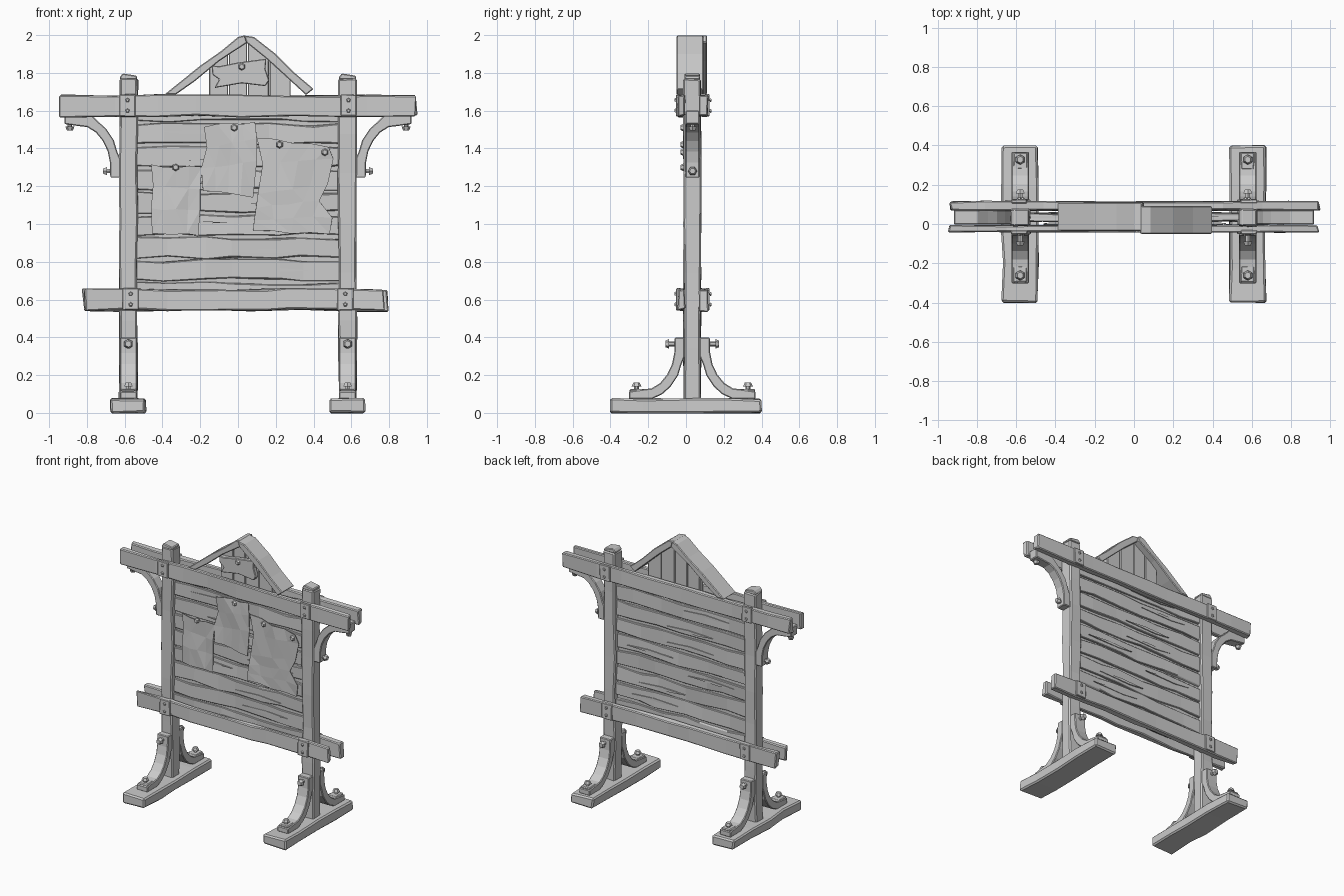
import bpy, bmesh, math, random
from mathutils import Vector, Matrix

if "Cube" in bpy.data.objects:
    bpy.data.objects.remove(bpy.data.objects["Cube"])

random.seed(7)


def finish(name, bm, bevel=0.0):
    bmesh.ops.recalc_face_normals(bm, faces=bm.faces)
    me = bpy.data.meshes.new(name)
    bm.to_mesh(me)
    bm.free()
    ob = bpy.data.objects.new(name, me)
    bpy.context.collection.objects.link(ob)
    if bevel:
        m = ob.modifiers.new("chamfer", 'BEVEL')
        m.width, m.segments, m.limit_method = bevel, 1, 'ANGLE'
        m.angle_limit = math.radians(40)
    return ob


def board(name, lo, hi, axis, segs=5, jit=0.005, bevel=0.006, end_jit=None):
    """Hand-hewn board: rings of four jittered corners along one axis."""
    bm = bmesh.new()
    a, b = [i for i in range(3) if i != axis]
    end_jit = jit if end_jit is None else end_jit
    rings = []
    for i in range(segs + 1):
        t = i / segs
        if 0 < i < segs:
            t += random.uniform(-0.25, 0.25) / segs
        ring = []
        for p, q in ((lo[a], lo[b]), (hi[a], lo[b]), (hi[a], hi[b]), (lo[a], hi[b])):
            co = [0, 0, 0]
            co[axis] = lo[axis] + (hi[axis] - lo[axis]) * t
            if i in (0, segs):
                co[axis] += random.uniform(-end_jit, end_jit)
            thin_a = min(1, (hi[a] - lo[a]) / 0.08)
            thin_b = min(1, (hi[b] - lo[b]) / 0.08)
            co[a] = p + random.uniform(-jit, jit) * thin_a
            co[b] = q + random.uniform(-jit, jit) * thin_b
            ring.append(bm.verts.new(co))
        rings.append(ring)
    for r, s in zip(rings, rings[1:]):
        for k in range(4):
            bm.faces.new((r[k], r[(k + 1) % 4], s[(k + 1) % 4], s[k]))
    bm.faces.new(rings[0])
    bm.faces.new(rings[-1])
    return finish(name, bm, bevel)


def prism(name, pts, d0, d1, place, bevel=0.005):
    """Extrude a 2D outline from d0 to d1; place(u, v, d) gives the 3D point."""
    bm = bmesh.new()
    A = [bm.verts.new(place(u, v, d0)) for u, v in pts]
    B = [bm.verts.new(place(u, v, d1)) for u, v in pts]
    bm.faces.new(A)
    bm.faces.new(B)
    n = len(pts)
    for i in range(n):
        bm.faces.new((A[i], A[(i + 1) % n], B[(i + 1) % n], B[i]))
    return finish(name, bm, bevel)


def bolt(name, loc, d, r=0.026, shaft=0.03, head=0.02, sides=6):
    """Shaft with a tapered faceted head."""
    bm = bmesh.new()
    bmesh.ops.create_cone(bm, cap_ends=True, segments=sides, radius1=r * 0.5, radius2=r * 0.5,
                          depth=shaft + 0.01, matrix=Matrix.Translation((0, 0, shaft / 2 - 0.005)))
    bmesh.ops.create_cone(bm, cap_ends=True, segments=sides, radius1=r, radius2=r * 0.65,
                          depth=head, matrix=Matrix.Translation((0, 0, shaft + head / 2)))
    rot = Vector((0, 0, 1)).rotation_difference(Vector(d)).to_matrix().to_4x4()
    bm.transform(Matrix.Translation(loc) @ rot)
    return finish(name, bm)


# Curved brace outline: u runs away from the post, v away from the beam or foot
BRACE = [(-0.005, 0.32), (0.048, 0.32), (0.05, 0.24), (0.062, 0.18), (0.088, 0.125), (0.125, 0.08),
         (0.17, 0.052), (0.22, 0.046), (0.29, 0.036), (0.29, -0.005), (0.17, -0.005),
         (0.115, 0.02), (0.07, 0.06), (0.03, 0.12), (0.012, 0.18), (-0.005, 0.22)]

for s, side in ((-1, "left"), (1, "right")):
    px = 0.58 * s
    # Post with chamfered top, and foot
    board(side + "_post", (px - 0.048, -0.012, 0.05), (px + 0.048, 0.078, 1.77), 2, 7, 0.005, 0.008)
    prism(side + "_post_cap", [(-0.047, 1.765), (0.047, 1.765), (0.044, 1.785), (-0.03, 1.797), (-0.044, 1.78)],
          -0.008, 0.074, lambda u, v, d: (px + u, d, v))
    board(side + "_foot", (px - 0.092, -0.4, 0), (px + 0.092, 0.4, 0.075), 1, 4, 0.006, 0.01, 0.003)
    # Floor braces in front of and behind the post
    for t, face, w in ((-1, -0.012, "front"), (1, 0.078, "back")):
        prism(f"{side}_{w}_floor_brace", BRACE, px - 0.045, px + 0.045,
              lambda u, v, d: (d, face + t * u, 0.078 + v))
        board(f"{side}_{w}_foot_pad", (px - 0.036, min(face + t * .2, face + t * .285), 0.11),
              (px + 0.036, max(face + t * .2, face + t * .285), 0.127), 1, 1, 0.003)
        bolt(f"{side}_{w}_brace_bolt", (px, face + t * 0.047, 0.365), (0, t, 0))
        bolt(f"{side}_{w}_foot_bolt", (px, face + t * 0.25, 0.118), (0, 0, 1), shaft=0.022)
    # Bracket under the top beam
    ub = [(u, v if v > 0 else -0.035) for u, v in BRACE]
    prism(side + "_beam_bracket", ub, -0.002, 0.072, lambda u, v, d: (s * (0.628 + u), d, 1.565 - v))
    bolt(side + "_bracket_side_bolt", (s * 0.676, 0.035, 1.28), (s, 0, 0), r=0.024, shaft=0.018)
    bolt(side + "_bracket_under_bolt", (s * 0.89, 0.035, 1.527), (0, 0, -1), r=0.024, shaft=0.012)
    # Joint plates and nails where the beams cross the posts
    for zc, lvl, off in ((1.628, "top", 0.005), (0.602, "bottom", -0.012)):
        for t, y, w in ((-1, -0.042, "front"), (1, 0.115, "back")):
            x = px + s * off
            board(f"{side}_{lvl}_{w}_plate", (x - 0.042, y - 0.01, zc - 0.058), (x + 0.042, y + 0.01, zc + 0.058),
                  2, 1, 0.003, 0.004)
            for k in (-0.028, 0.028):
                bolt(f"{side}_{lvl}_{w}_nail", (x, y + t * 0.009, zc + k), (0, t, 0), 0.012, 0.003, 0.008, 5)

# Paired long beams, front and back
board("top_front_beam", (-0.945, -0.042, 1.57), (0.94, -0.006, 1.682), 0, 8, 0.007, 0.006, 0.008)
board("top_back_beam", (-0.935, 0.07, 1.57), (0.945, 0.115, 1.682), 0, 8, 0.007, 0.006, 0.008)
board("bottom_front_beam", (-0.81, -0.042, 0.545), (0.77, -0.006, 0.655), 0, 7, 0.008, 0.006, 0.01)
board("bottom_back_beam", (-0.82, 0.07, 0.54), (0.79, 0.115, 0.655), 0, 7, 0.008, 0.006, 0.01)

# Notice panel: thin core behind uneven horizontal planks
board("panel_core", (-0.54, 0.027, 0.58), (0.54, 0.04, 1.65), 0, 1, 0.0, 0.0)
pitch = 1.08 / 9
for i in range(9):
    z = 0.575 + i * pitch
    board(f"panel_plank_{i + 1}", (-0.55, 0.014, z + 0.009), (0.55, 0.054, z + pitch - 0.009), 0, 6, 0.011, 0.004, 0)
    # splintered crack strip standing proud of the plank
    x0 = random.uniform(-0.5, 0.1)
    zc = z + pitch * random.uniform(0.35, 0.65)
    for y0, y1, w in ((0.008, 0.02, "front"), (0.048, 0.06, "back")):
        prism(f"{w}_splinter_{i + 1}", [(x0, zc), (x0 + 0.12, zc - 0.012), (x0 + 0.38, zc - 0.004), (x0 + 0.2, zc + 0.009)],
              y0, y1, lambda u, v, d: (u, d, v), 0)

# Gable: two rafters, vertical infill planks and a small blank sign
xz = lambda u, v, d: (u, d, v)
prism("left_rafter", [(-0.39, 1.685), (-0.2, 1.838), (-0.09, 1.915), (0.0, 1.99), (0.04, 2.0), (0.052, 1.962),
                      (-0.1, 1.862), (-0.23, 1.755), (-0.33, 1.685)], -0.035, 0.11, xz)
prism("right_rafter", [(0.03, 1.998), (0.085, 1.99), (0.2, 1.9), (0.3, 1.8), (0.4, 1.715), (0.36, 1.683),
                       (0.26, 1.775), (0.15, 1.875), (0.045, 1.96)], -0.05, 0.092, xz)
roof = lambda x: 1.975 - (0.72 if x < 0.05 else 0.9) * abs(x - 0.05)
edges = [-0.155, -0.05, 0.05, 0.165, 0.28]
for i, (a, b) in enumerate(zip(edges, edges[1:])):
    y = 0.012 + random.uniform(-0.006, 0.006)
    prism(f"gable_plank_{i + 1}", [(a + 0.002, 1.62), (b - 0.002, 1.62), (b - 0.002, roof(b)), (a + 0.002, roof(a))],
          y, y + 0.045, xz, 0.004)
prism("gable_sign", [(-0.14, 1.84), (-0.1, 1.835), (0.0, 1.855), (0.15, 1.875), (0.145, 1.82), (0.165, 1.76), (0.145, 1.73),
                     (0.02, 1.745), (-0.125, 1.72), (-0.1, 1.765), (-0.135, 1.79)], -0.026, 0.008, xz, 0.004)
bolt("gable_sign_nail", (0.02, -0.025, 1.833), (0, -1, 0), 0.02, 0.004, 0.014)


def paper(name, rows, y, cols=4):
    """Crumpled sheet; each row is left x, left z, right x, right z, top to bottom."""
    bm = bmesh.new()
    grid = []
    for xl, zl, xr, zr in rows:
        grid.append([])
        for j in range(cols + 1):
            t = j / cols
            grid[-1].append(bm.verts.new((xl + (xr - xl) * t, y + random.uniform(-0.009, 0.005),
                                          zl + (zr - zl) * t + random.uniform(-0.007, 0.007))))
    for r, q in zip(grid, grid[1:]):
        for j in range(cols):
            bm.faces.new((r[j], q[j], q[j + 1], r[j + 1]))
    bmesh.ops.triangulate(bm, faces=bm.faces[:])
    ob = finish(name, bm)
    m = ob.modifiers.new("thickness", 'SOLIDIFY')
    m.thickness, m.offset = 0.004, 0
    return ob


# Pinned papers
paper("left_paper", [(-0.46, 1.31, -0.19, 1.3), (-0.45, 1.2, -0.2, 1.18), (-0.46, 1.08, -0.2, 1.07),
                     (-0.455, 0.95, -0.21, 0.945)], 0.0)
paper("middle_paper", [(-0.18, 1.52, 0.09, 1.54), (-0.165, 1.4, 0.1, 1.46), (-0.195, 1.3, 0.1, 1.33),
                       (-0.185, 1.18, 0.08, 1.14)], -0.002)
paper("right_paper", [(0.1, 1.46, 0.48, 1.41), (0.13, 1.32, 0.505, 1.35), (0.105, 1.16, 0.475, 1.21),
                      (0.095, 1.09, 0.43, 1.12), (0.085, 1.02, 0.5, 1.04), (0.08, 0.965, 0.485, 0.945)], -0.004)
for i, (x, z) in enumerate(((-0.33, 1.3), (-0.02, 1.51), (0.22, 1.42), (0.46, 1.38))):
    bolt(f"paper_pin_{i + 1}", (x, -0.004, z), (0, -1, 0), 0.02, 0.01, 0.014)
